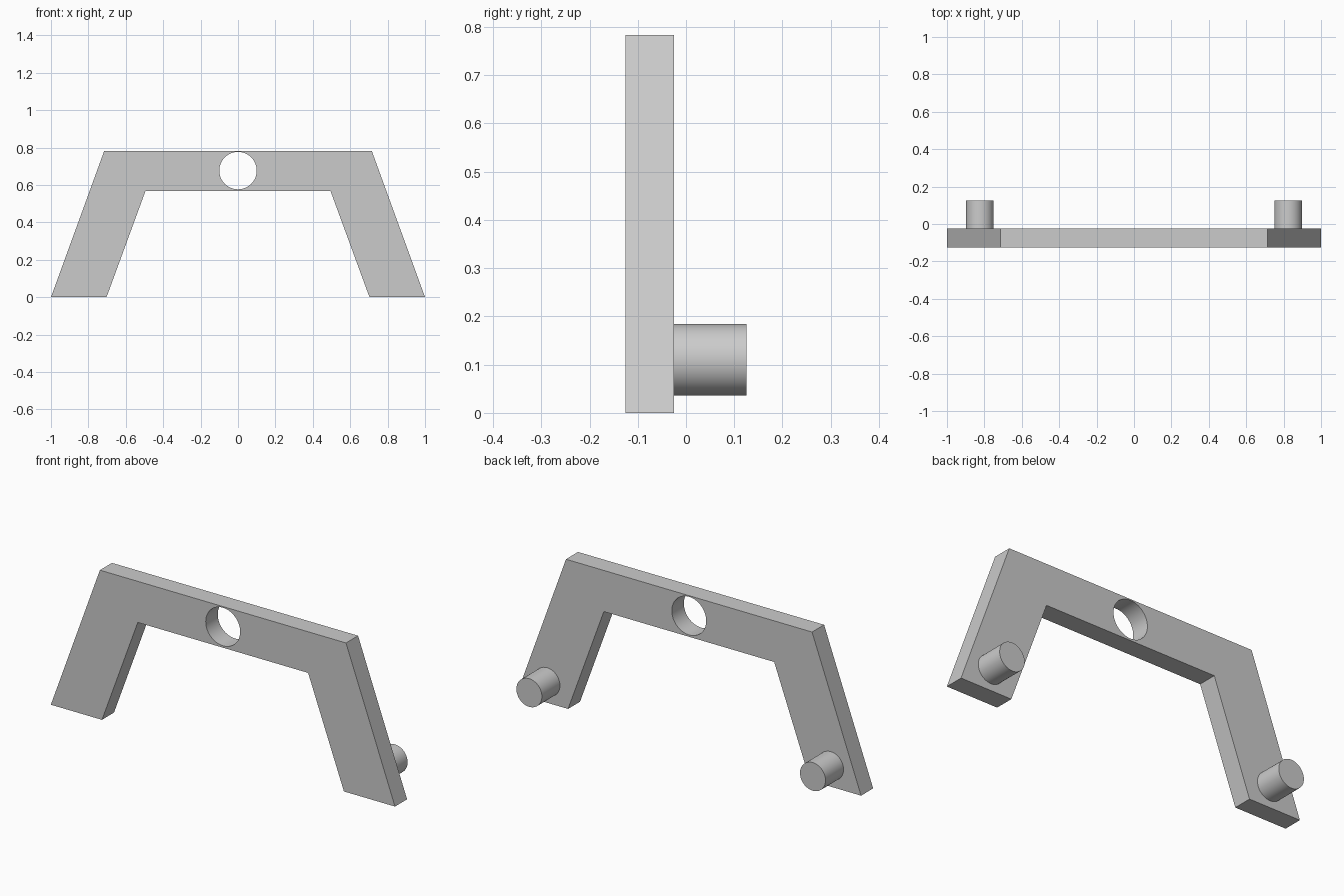
import bpy
import bmesh
import math
from mathutils import Matrix, Vector

cube = bpy.data.objects.get("Cube")
if cube:
    bpy.data.objects.remove(cube, do_unlink=True)

FRONT, BACK, PEG_END = -0.125, -0.025, 0.125

# One plain grey for the whole part
grey = bpy.data.materials.new("plain grey")
grey.use_nodes = True
colour = (0.6, 0.6, 0.6, 1)
grey.diffuse_color = colour
grey.node_tree.nodes["Principled BSDF"].inputs["Base Color"].default_value = colour


def add_object(name, bm):
    bmesh.ops.recalc_face_normals(bm, faces=bm.faces)
    mesh = bpy.data.meshes.new(name)
    bm.to_mesh(mesh)
    bm.free()
    mesh.materials.append(grey)
    obj = bpy.data.objects.new(name, mesh)
    bpy.context.collection.objects.link(obj)
    return obj


def select_only(obj):
    bpy.ops.object.select_all(action="DESELECT")
    obj.select_set(True)
    bpy.context.view_layer.objects.active = obj


def rod(name, x, z, radius, y0, y1):
    """Cylinder lying along y."""
    bm = bmesh.new()
    place = Matrix.Translation((x, (y0 + y1) / 2, z)) @ Matrix.Rotation(math.pi / 2, 4, "X")
    bmesh.ops.create_cone(bm, cap_ends=True, segments=64, radius1=radius,
                          radius2=radius, depth=y1 - y0, matrix=place)
    return add_object(name, bm)


def smooth(obj):
    select_only(obj)
    bpy.ops.object.shade_smooth_by_angle(angle=math.radians(30))


# Arched plate: half outline mirrored, then extruded
half = [(0.495, 0.567), (0.703, 0), (1, 0), (0.715, 0.783)]
outline = half + [(-x, z) for x, z in reversed(half)]
bm = bmesh.new()
face = bm.faces.new([bm.verts.new((x, FRONT, z)) for x, z in outline])
sides = bmesh.ops.extrude_face_region(bm, geom=[face], use_keep_orig=True)
moved = [v for v in sides["geom"] if isinstance(v, bmesh.types.BMVert)]
bmesh.ops.translate(bm, verts=moved, vec=Vector((0, BACK - FRONT, 0)))
plate = add_object("arched_plate", bm)

# Round hole through the crossbar
cutter = rod("hole_cutter", 0, 0.677, 0.1, FRONT - 0.1, BACK + 0.1)
cutter.hide_render = True
cut = plate.modifiers.new("hole", "BOOLEAN")
cut.operation = "DIFFERENCE"
cut.solver = "EXACT"
cut.object = cutter
select_only(plate)
bpy.ops.object.modifier_apply(modifier=cut.name)
bpy.data.objects.remove(cutter, do_unlink=True)
smooth(plate)

# Pegs on the back of each foot
for side, sign in (("left", 1), ("right", -1)):
    smooth(rod(f"{side}_peg", sign * 0.824, 0.11, 0.074, BACK, PEG_END))
